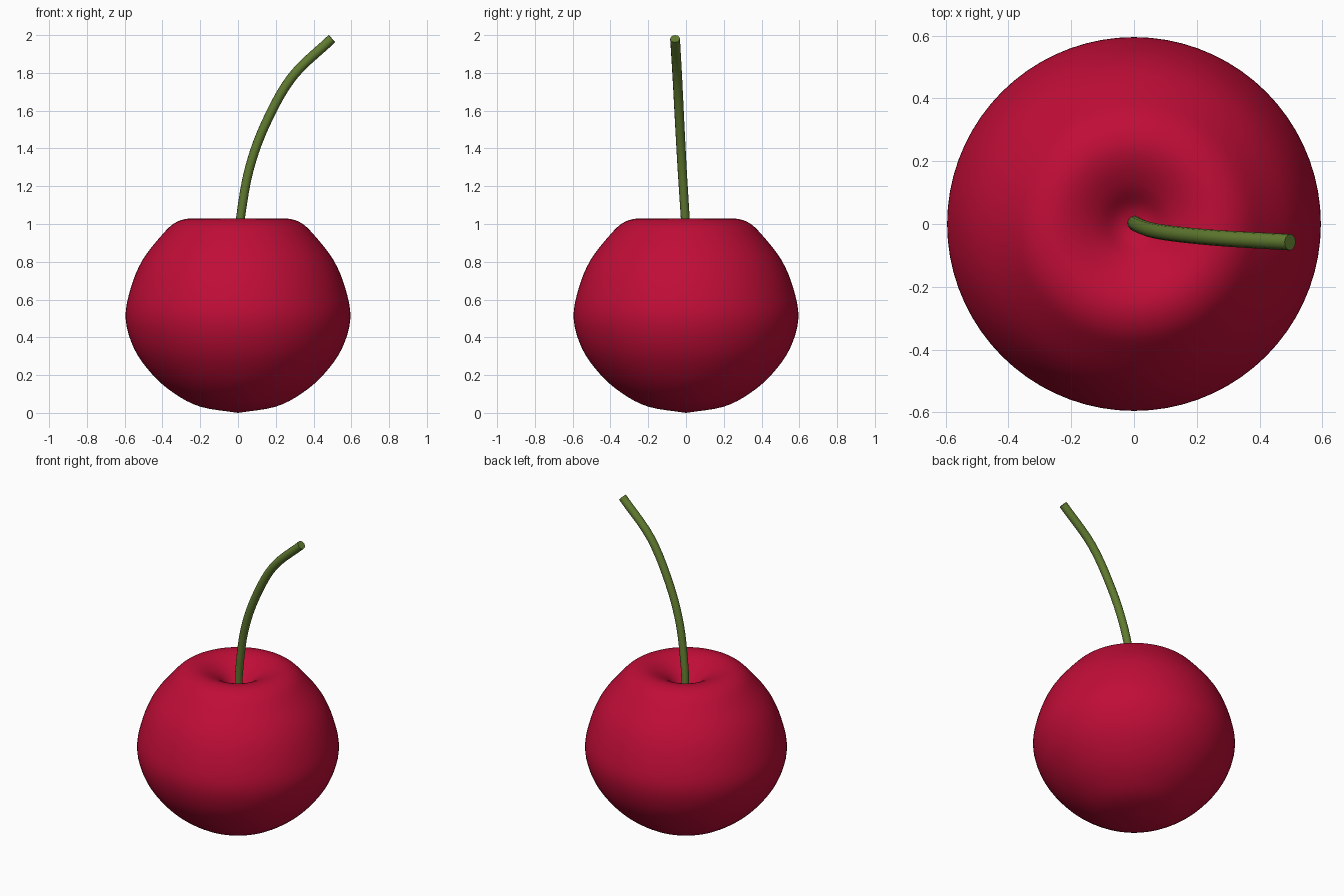
import bpy, bmesh, math
from mathutils import Vector


def make_material(name, color):
    mat = bpy.data.materials.new(name)
    mat.use_nodes = True
    mat.diffuse_color = (*color, 1)
    mat.node_tree.nodes["Principled BSDF"].inputs["Base Color"].default_value = (*color, 1)
    return mat


def smooth_path(points, steps):
    """Catmull-Rom interpolation through the points."""
    pts = [Vector(p) for p in points]
    pts = [2 * pts[0] - pts[1]] + pts + [2 * pts[-1] - pts[-2]]
    path = []
    for a, b, c, d in zip(pts, pts[1:], pts[2:], pts[3:]):
        for i in range(steps):
            t = i / steps
            path.append(0.5 * (2 * b + (c - a) * t + (2 * a - 5 * b + 4 * c - d) * t ** 2
                               + (3 * b - a - 3 * c + d) * t ** 3))
    return path + [pts[-2]]


def finish(obj, mat):
    obj.data.materials.clear()
    obj.data.materials.append(mat)
    bpy.ops.object.select_all(action='DESELECT')
    obj.select_set(True)
    bpy.context.view_layer.objects.active = obj
    bpy.ops.object.shade_smooth_by_angle(angle=math.radians(50))


cube = bpy.data.objects.get("Cube")
if cube:
    bpy.data.objects.remove(cube, do_unlink=True)

red = make_material("cherry red", (0.53, 0.004, 0.038))
green = make_material("stem green", (0.12, 0.2, 0.03))

# Fruit body: a turned profile with a dimple in the top
profile = [(0, 0, 0), (0.2, 0, 0.033), (0.34, 0, 0.105), (0.455, 0, 0.205),
           (0.55, 0, 0.34), (0.595, 0, 0.5), (0.568, 0, 0.66), (0.505, 0, 0.81),
           (0.4, 0, 0.945), (0.335, 0, 1.005), (0.265, 0, 1.028), (0.195, 0, 1.016),
           (0.12, 0, 0.975), (0.055, 0, 0.92), (0, 0, 0.9)]
bm = bmesh.new()
verts = [bm.verts.new((max(p.x, 0), 0, p.z)) for p in smooth_path(profile, 4)]
edges = [bm.edges.new(pair) for pair in zip(verts, verts[1:])]
bmesh.ops.spin(bm, geom=verts + edges, cent=(0, 0, 0), axis=(0, 0, 1),
               angle=math.tau, steps=72)
bmesh.ops.remove_doubles(bm, verts=bm.verts, dist=0.0005)
bmesh.ops.recalc_face_normals(bm, faces=bm.faces)
mesh = bpy.data.meshes.new("fruit_body")
bm.to_mesh(mesh)
bm.free()
body = bpy.data.objects.new("fruit_body", mesh)
bpy.context.collection.objects.link(body)
finish(body, red)

# Stem: a bent tube, slightly thicker at the tip, with flat ends
stem_points = [(0, 0.004, 0.87), (0.013, -0.004, 1.03), (0.058, -0.02, 1.285),
               (0.143, -0.033, 1.524), (0.286, -0.046, 1.778), (0.497, -0.058, 1.981)]
path = smooth_path(stem_points, 5)
curve = bpy.data.curves.new("stem", 'CURVE')
curve.dimensions = '3D'
curve.bevel_depth = 0.026
curve.bevel_resolution = 4
curve.use_fill_caps = True
spline = curve.splines.new('POLY')
spline.points.add(len(path) - 1)
for i, (point, p) in enumerate(zip(spline.points, path)):
    point.co = (*p, 1)
    point.radius = 0.88 + 0.12 * i / (len(path) - 1)
stem = bpy.data.objects.new("stem", curve)
bpy.context.collection.objects.link(stem)
bpy.ops.object.select_all(action='DESELECT')
stem.select_set(True)
bpy.context.view_layer.objects.active = stem
bpy.ops.object.convert(target='MESH')
finish(bpy.context.object, green)
